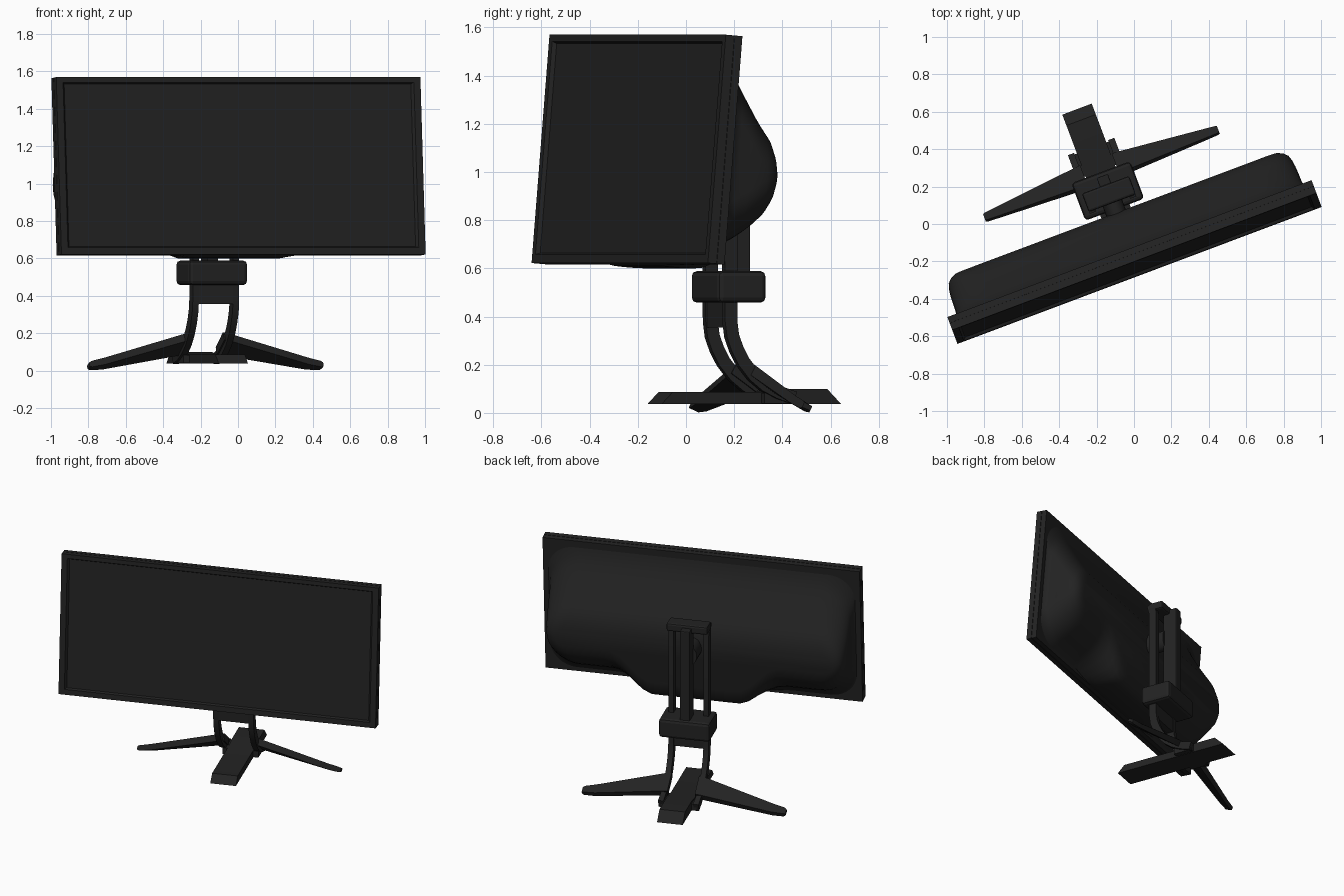
import bpy, bmesh, math
from mathutils import Matrix, Vector

if "Cube" in bpy.data.objects:
    bpy.data.objects.remove(bpy.data.objects["Cube"])

black = bpy.data.materials.new("matte black")
black.diffuse_color = (0.0165, 0.0165, 0.0165, 1)
black.use_nodes = True
black.node_tree.nodes["Principled BSDF"].inputs["Base Color"].default_value = black.diffuse_color

# Stand frame: turned about z; panel frame: also tilted back
STAND = Matrix.Rotation(math.radians(20.6), 4, 'Z') @ Matrix.Translation((-0.069, 0, 0))
PANEL = STAND @ Matrix.Translation((0, -0.268, 0.622)) @ Matrix.Rotation(math.radians(-4.8), 4, 'X')


def loft(name, rings, frame=STAND, bevel=0, smooth=None):
    """Skin a list of equal-length rings and cap both ends."""
    bm = bmesh.new()
    vs = [[bm.verts.new(p) for p in r] for r in rings]
    n = len(vs[0])
    for a, b in zip(vs, vs[1:]):
        for i in range(n):
            bm.faces.new((a[i], a[(i + 1) % n], b[(i + 1) % n], b[i]))
    bm.faces.new(vs[0])
    bm.faces.new(vs[-1])
    bmesh.ops.recalc_face_normals(bm, faces=bm.faces)
    me = bpy.data.meshes.new(name)
    bm.to_mesh(me)
    bm.free()
    me.materials.append(black)
    ob = bpy.data.objects.new(name, me)
    bpy.context.collection.objects.link(ob)
    ob.matrix_world = frame
    if bevel:
        m = ob.modifiers.new("bevel", 'BEVEL')
        m.width, m.segments = bevel, 2
    if smooth:
        bpy.ops.object.select_all(action='DESELECT')
        ob.select_set(True)
        bpy.context.view_layer.objects.active = ob
        bpy.ops.object.shade_smooth_by_angle(angle=math.radians(smooth))
    return ob


def rect_xz(y, hx, z0, z1):
    return [(-hx, y, z0), (hx, y, z0), (hx, y, z1), (-hx, y, z1)]


def rect_yz(x, y0, y1, z0, z1):
    return [(x, y0, z0), (x, y1, z0), (x, y1, z1), (x, y0, z1)]


def box(name, hx, y0, y1, z0, z1, bevel=0.0):
    return loft(name, [rect_yz(-hx, y0, y1, z0, z1), rect_yz(hx, y0, y1, z0, z1)], bevel=bevel)


def housing_ring(y, hx, z0, z1, r, lobe, seg=8, cuts=28):
    """Rounded rectangle whose lower edge drops to height `lobe` around the middle."""
    hz, cz = (z1 - z0) / 2, (z0 + z1) / 2
    r = min(r, hz * 0.98)
    pts = []
    for k, (sx, sz) in enumerate([(1, 1), (-1, 1), (-1, -1), (1, -1)]):
        for i in range(seg + 1):
            a = math.pi / 2 * (k + i / seg)
            pts.append((sx * (hx - r) + r * math.cos(a), y, cz + sz * (hz - r) + r * math.sin(a)))
        if k == 2:
            for i in range(1, cuts):
                x = (hx - r) * (2 * i / cuts - 1)
                t = min(max((0.56 - abs(x)) / 0.28, 0), 1)
                t = t * t * (3 - 2 * t)
                pts.append((x, y, z0 + t * (lobe - z0)))
    return pts


# Screen panel: back, thin edge groove, front bezel, recessed display
W, H = 1.04, 0.951
loft("screen_panel", [
    rect_xz(0.074, W, 0, H), rect_xz(0.040, W, 0, H),
    rect_xz(0.040, W - .004, .004, H - .004), rect_xz(0.036, W - .004, .004, H - .004),
    rect_xz(0.036, W, 0, H), rect_xz(0.0, W, 0, H),
    rect_xz(0.0, W - .038, .036, H - .028), rect_xz(0.016, W - .05, .043, H - .036)], PANEL)

# Bulging rear housing with a lower lobe in the middle
shell = [(.070, 1.01, .02, .92, .16, .0), (.085, .993, .05, .86, .2, -.005), (.12, .988, .08, .795, .20, -.006),
         (.17, .987, .108, .72, .20, -.006), (.215, .985, .14, .655, .20, -.004), (.255, .98, .175, .60, .19, .0),
         (.287, .97, .215, .555, .16, .015), (.308, .95, .26, .50, .12, .045), (.322, .92, .32, .44, .06, .12)]
loft("rear_housing", [housing_ring(*s) for s in shell], PANEL, smooth=60)

# Curved twin struts running from the foot up to the top of the column
path = [(.46, .062), (.39, .085), (.33, .115), (.28, .155), (.235, .21), (.205, .265),
        (.185, .32), (.177, .38), (.177, .6), (.177, 1.15), (.16, 1.22)]


def strut(name, cx, hw=.0175, ht=.027):
    rings = []
    for i, p in enumerate(path):
        a, b = Vector(path[max(i - 1, 0)]), Vector(path[min(i + 1, len(path) - 1)])
        t = (b - a).normalized()
        n = Vector((t.y, -t.x)) * ht
        p = Vector(p)
        rings.append([(cx - hw, *(p - n)), (cx + hw, *(p - n)), (cx + hw, *(p + n)), (cx - hw, *(p + n))])
    loft(name, rings, smooth=30)


# Splayed leg: a blade leaning back, wide at the hub and thin at the tip
blade = [(.09, [(.285, .205), (.395, .125), (.375, .085), (.262, .165)]),
         (.13, [(.285, .197), (.392, .12), (.372, .08), (.264, .157)]),
         (.58, [(.296, .070), (.346, .034), (.334, .006), (.283, .034)]),
         (.655, [(.298, .052), (.338, .028), (.326, .002), (.287, .020)]),
         (.668, [(.300, .044), (.334, .026), (.326, .010), (.290, .024)])]

for side, s in (("left", -1), ("right", 1)):
    strut(side + "_strut", s * .115)
    loft(side + "_leg", [[(s * x, y, z) for y, z in sec] for x, sec in blade], smooth=30)

# Long central foot with sloped ends
foot = [(-.113, .037), (.682, .037), (.62, .10), (.44, .10), (.36, .086), (-.065, .086)]
loft("central_foot", [[(x, y, z) for y, z in foot] for x in (-.084, .084)], smooth=30)
box("foot_hub", .118, .33, .46, .04, .083)

# Column: clamp, cross plate, centre rail, top bridge, mount
box("height_clamp", .168, .108, .322, .458, .588, .02)
box("cross_plate", .105, .155, .20, .355, .47)
box("centre_rail", .032, .20, .30, .50, 1.21, .006)
box("top_bridge", .135, .145, .25, 1.175, 1.23, .012)
loft("tilt_mount", [[(.055 * math.cos(i * math.pi / 12), y, 1.0 + .07 * math.sin(i * math.pi / 12))
                     for i in range(24)] for y in (.03, .21)], smooth=30)
